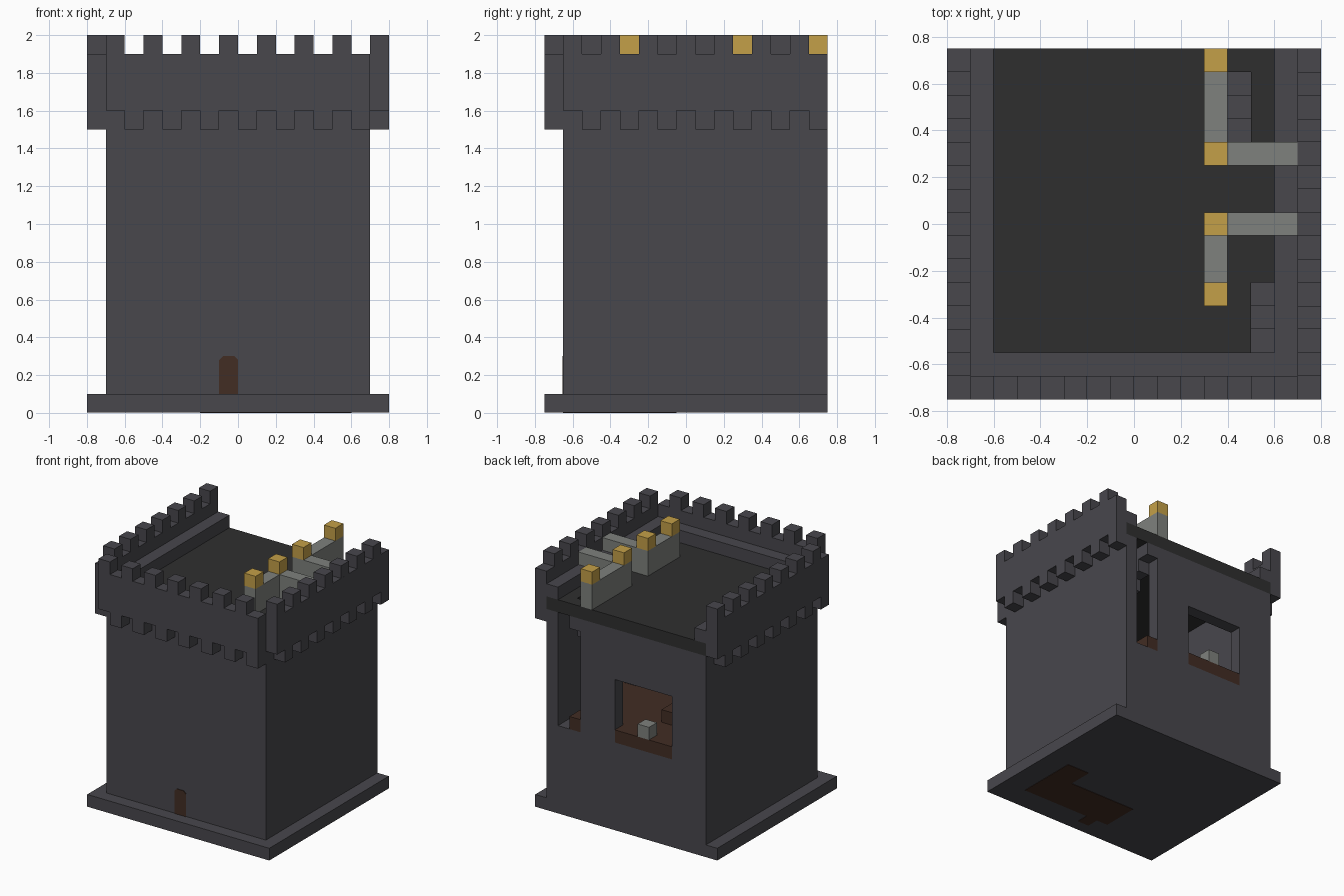
import bpy
import bmesh
from mathutils import Matrix, Vector

if "Cube" in bpy.data.objects:
    bpy.data.objects.remove(bpy.data.objects["Cube"])

UNIT = 0.1                      # one building block
HALF_DEPTH = 7.5                # blocks from front edge to centre


def material(name, r, g, b):
    mat = bpy.data.materials.new(name)
    mat.use_nodes = True
    mat.diffuse_color = (r, g, b, 1)
    mat.node_tree.nodes["Principled BSDF"].inputs["Base Color"].default_value = (r, g, b, 1)
    return mat


stone = material("dark stone", .065, .063, .073)
slate = material("roof slate", .028, .028, .028)
pale = material("pale stone", .21, .22, .205)
gold = material("gold", .55, .35, .065)
wood = material("brown wood", .054, .026, .017)


def finish(name, bm, mat):
    bmesh.ops.recalc_face_normals(bm, faces=bm.faces)
    mesh = bpy.data.meshes.new(name)
    bm.to_mesh(mesh)
    bm.free()
    mesh.materials.append(mat)
    obj = bpy.data.objects.new(name, mesh)
    bpy.context.scene.collection.objects.link(obj)
    return obj


def blocks(name, mat, boxes):
    """One object from boxes given as x, y, z ranges in blocks, y from the front."""
    bm = bmesh.new()
    for x0, x1, y0, y1, z0, z1 in boxes:
        centre = Vector((x0 + x1, y0 + y1 - 2 * HALF_DEPTH, z0 + z1)) * UNIT / 2
        size = Vector((x1 - x0, y1 - y0, z1 - z0)) * UNIT
        bmesh.ops.create_cube(bm, size=1, matrix=Matrix.LocRotScale(centre, None, size))
    return finish(name, bm, mat)


# Base and the timber floor showing through its underside
blocks("base", stone, [(-8, 8, 0, 15, .03, 1)])
blocks("ground_floor_underside", wood, [
    (4, 6, 2, 7, 0, .06), (-2, 4, 2, 5, 0, .06), (-1, 0, 1, 2, 0, .06)])

# Tower: closed lower storey, thin walls above
blocks("lower_storey", stone, [(-7, 7, 1, 15, 1, 7)])
blocks("side_walls", stone, [(x, x + 1, 1, 15, 7, 16) for x in (-7, 6)])
blocks("front_wall", stone, [(-6, 6, 1, 2, 7, 16)])
blocks("back_wall", stone, [
    (-6, -4, 14, 15, 7, 16),
    (1, 4, 14, 15, 7, 16),
    (-4, 1, 14, 15, 12, 16),
    (4, 5, 14, 15, 15, 16)])

# Upper room floor, with sills reaching the back face
blocks("upper_floor", wood, [
    (-6, 5, 2, 14, 7, 8), (5, 6, 2, 11, 7, 8),
    (-4, 1, 14, 15, 7, 8), (4, 5, 14, 15, 7, 8)])

# Room contents
blocks("table", wood, [(-4, -1, 10, 12, 8, 9)])
blocks("window_block", pale, [(-2, -1, 14, 15, 8, 9)])
blocks("gold_block", gold, [(-4, -3, 12, 13, 8, 9)])

# Stairs rising to the two roof openings
blocks("rear_stairs", stone, [(4, 5, y, y + 1, y + 1, y + 3) for y in range(6, 14)])
blocks("front_stairs", stone, [(5, 6, y, y + 1, y + 10, y + 12) for y in range(2, 5)])

# Roof slab around the stair openings
blocks("roof", slate, [
    (-7, 4, 1, 15, 16, 17), (6, 7, 1, 15, 16, 17),
    (4, 5, 1, 11, 16, 17), (4, 5, 14, 15, 16, 17),
    (5, 6, 1, 2, 16, 17), (5, 6, 5, 15, 16, 17)])

# Inner ledge behind the parapet
blocks("roof_ledge", stone, [
    (-7, -6, 1, 15, 17, 18), (6, 7, 1, 15, 17, 18), (-6, 6, 1, 2, 17, 18)])


def parapet(name, place, upper_first):
    """Band with teeth alternately above and below it; place gives the x, y range of a run."""
    boxes = [(*place(0, 14), 16, 19)]
    for i in range(14):
        z = 19 if (i % 2 == 0) == upper_first else 15
        boxes.append((*place(i, i + 1), z, z + 1))
    blocks(name, stone, boxes)


parapet("front_parapet", lambda a, b: (a - 7, b - 7, 0, 1), True)
parapet("left_parapet", lambda a, b: (7, 8, a + 1, b + 1), True)
parapet("right_parapet", lambda a, b: (-8, -7, a + 1, b + 1), False)

# Pale guard walls round the stairs, with gold post caps
blocks("guard_walls", pale, [
    (3, 4, 4, 8, 17, 19), (4, 7, 7, 8, 17, 19),
    (3, 4, 10, 15, 17, 19), (4, 7, 10, 11, 17, 19)])
blocks("post_caps", gold, [(3, 4, y, y + 1, 19, 20) for y in (4, 7, 10, 14)])

# Door plate with clipped top corners
bm = bmesh.new()
outline = [(-1, 1), (0, 1), (0, 2.8), (-.2, 3), (-.8, 3), (-1, 2.8)]
face = bm.faces.new([bm.verts.new(Vector((x, 1 - HALF_DEPTH, z)) * UNIT) for x, z in outline])
ring = bmesh.ops.extrude_face_region(bm, geom=[face])["geom"]
bmesh.ops.translate(bm, vec=(0, -.005, 0),
                    verts=[v for v in ring if isinstance(v, bmesh.types.BMVert)])
finish("door", bm, wood)
